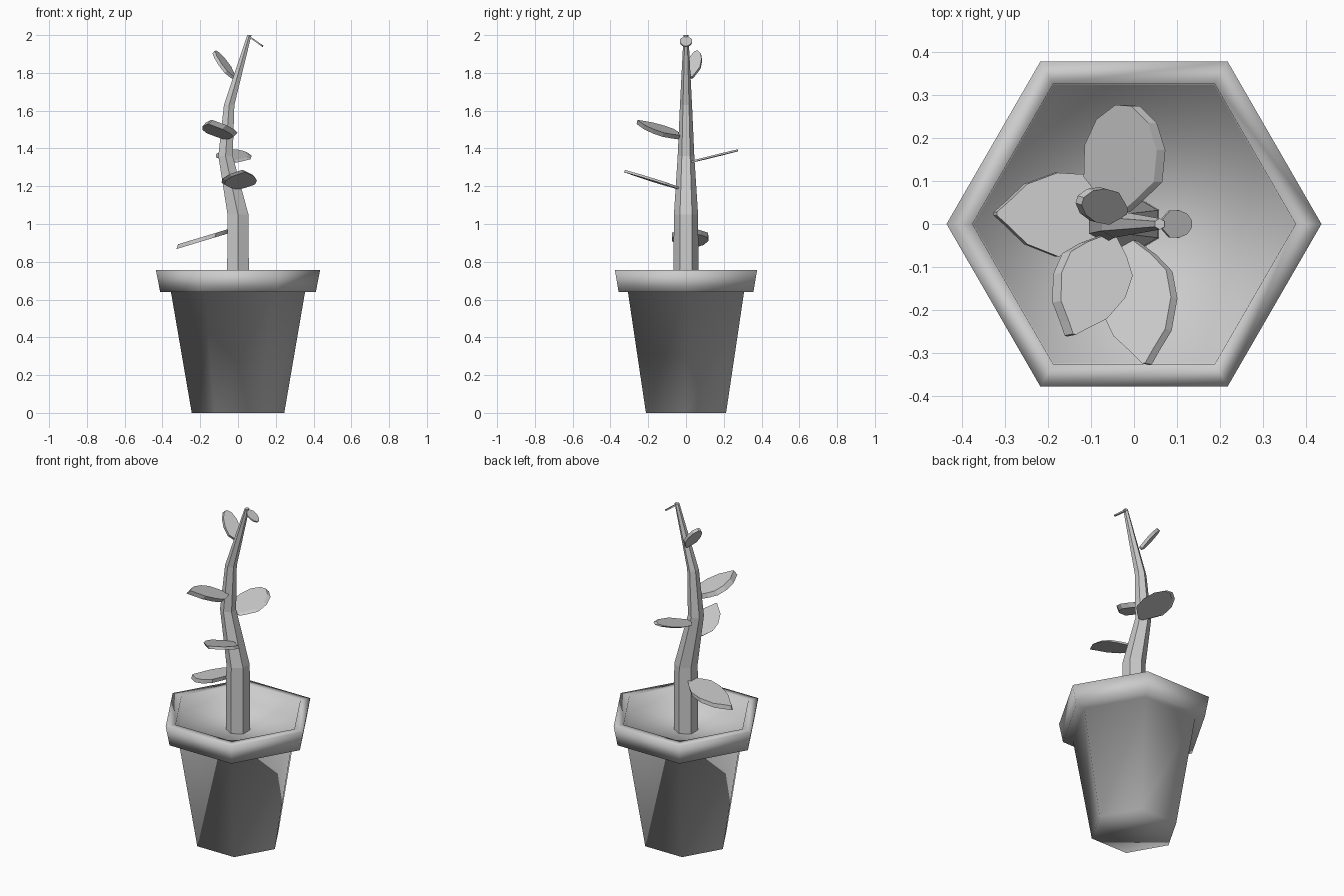
import bpy, bmesh
from math import cos, sin, pi
from mathutils import Vector

if "Cube" in bpy.data.objects:
    bpy.data.objects.remove(bpy.data.objects["Cube"])


def finish(name, bm, smooth=False):
    bmesh.ops.recalc_face_normals(bm, faces=bm.faces)
    me = bpy.data.meshes.new(name)
    bm.to_mesh(me)
    bm.free()
    for p in me.polygons:
        p.use_smooth = smooth
    ob = bpy.data.objects.new(name, me)
    bpy.context.collection.objects.link(ob)
    return ob


def hex_skin(name, rings, turn=0.0, smooth=False):
    """Skin six-sided rings given as (x, z, radius), capping both ends."""
    bm = bmesh.new()
    loops = [[bm.verts.new((x + r * cos(turn + i * pi / 3), r * sin(turn + i * pi / 3), z))
              for i in range(6)] for x, z, r in rings]
    for a, b in zip(loops, loops[1:]):
        for i in range(6):
            j = (i + 1) % 6
            bm.faces.new((a[i], a[j], b[j], b[i]))
    bm.faces.new(loops[0])
    bm.faces.new(loops[-1])
    return finish(name, bm, smooth)


# Leaf outline: (fraction of length, fraction of half width)
POINTED = [(0, .15), (.13, .6), (.28, .97), (.5, 1), (.75, .72), (.9, .3), (1, .04)]
ROUNDED = [(0, .15), (.12, .5), (.3, .97), (.6, 1), (.85, .72), (1, .22)]


def leaf(name, base, tip, side, half, thick, outline):
    base, axis = Vector(base), Vector(tip) - Vector(base)
    side = Vector(side).normalized() * half
    off = Vector(thick) / 2
    ring = [base + axis * t + side * w for t, w in outline]
    ring += [base + axis * t - side * w for t, w in reversed(outline)]
    bm = bmesh.new()
    lo = [bm.verts.new(p - off) for p in ring]
    hi = [bm.verts.new(p + off) for p in ring]
    bm.faces.new(lo)
    bm.faces.new(hi)
    for i in range(len(ring)):
        j = (i + 1) % len(ring)
        bm.faces.new((lo[i], lo[j], hi[j], hi[i]))
    return finish(name, bm)


# Hexagonal pot with rim, ending in the soil surface
hex_skin("pot", [(0, 0, .245), (0, .64, .355), (0, .64, .412), (0, .757, .435),
                 (0, .757, .375), (0, .655, .372)], smooth=True)

# Bent tapering stem
hex_skin("stem", [(0, .65, .067), (0, 1.05, .064), (-.066, 1.36, .044),
                  (-.047, 1.63, .032), (.06, 2.0, .013)], turn=pi / 6)

# Leaves from bottom to top
leaf("leaf_left", (-.04, .02, .965), (-.322, .024, .88), (0, 1, 0), .097,
     (.008, 0, .025), POINTED)
leaf("leaf_front_right", (-.01, -.04, 1.19), (.03, -.325, 1.28), (1, .14, 0), .084,
     (-.015, .004, .012), POINTED)
leaf("leaf_back", (-.03, .03, 1.33), (-.015, .275, 1.39), (1, -.07, 0), .084,
     (-.02, 0, .01), ROUNDED)
leaf("leaf_front_left", (-.06, -.03, 1.46), (-.148, -.258, 1.54), (.9, -.35, -.12), .08,
     (.02, .004, .022), POINTED)
leaf("leaf_upper", (-.022, .03, 1.775), (-.126, .055, 1.912), (.25, .85, .25), .042,
     (.014, -.004, .01), ROUNDED)
leaf("leaf_top", (.06, 0, 1.992), (.133, 0, 1.94), (0, 1, 0), .032,
     (.004, 0, .007), ROUNDED)
